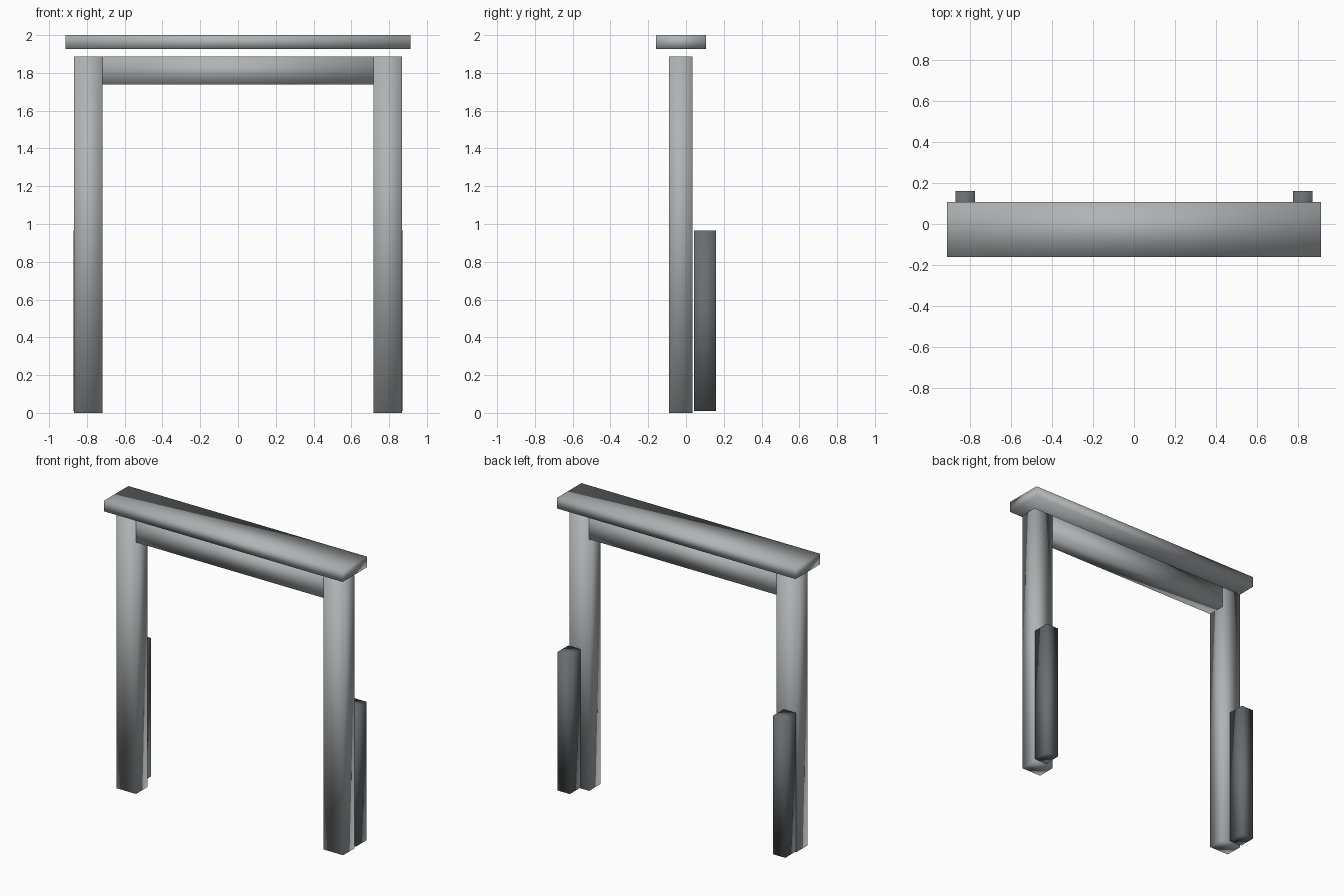
import bpy
import bmesh
from mathutils import Vector

# Remove the default object
cube = bpy.data.objects.get("Cube")
if cube:
    bpy.data.objects.remove(cube, do_unlink=True)


def make_material(name, rgb):
    mat = bpy.data.materials.new(name)
    mat.use_nodes = True
    color = (*rgb, 1.0)
    mat.diffuse_color = color
    mat.node_tree.nodes["Principled BSDF"].inputs["Base Color"].default_value = color
    return mat


def add_box(name, low, high, mat):
    """Smooth-shaded box between two opposite corners."""
    low, high = Vector(low), Vector(high)
    center, size = (low + high) / 2, high - low
    mesh = bpy.data.meshes.new(name)
    bm = bmesh.new()
    bmesh.ops.create_cube(bm, size=1.0)
    bmesh.ops.scale(bm, vec=size, verts=bm.verts)
    for face in bm.faces:
        face.smooth = True
    bm.to_mesh(mesh)
    bm.free()
    mesh.materials.append(mat)
    obj = bpy.data.objects.new(name, mesh)
    obj.location = center
    bpy.context.collection.objects.link(obj)
    return obj


light_grey = make_material("light grey", (0.43, 0.455, 0.46))
dark_grey = make_material("dark slate grey", (0.14, 0.155, 0.165))

POST_FRONT, POST_BACK = -0.09, 0.034
POST_IN, POST_OUT, POST_TOP = 0.717, 0.867, 1.886

# Posts with a shorter dark support behind each
for side, sign in (("right", -1), ("left", 1)):
    xs = sorted((sign * POST_IN, sign * POST_OUT))
    add_box(side + "_post", (xs[0], POST_FRONT, 0), (xs[1], POST_BACK, POST_TOP), light_grey)
    xs = sorted((sign * 0.776, sign * 0.871))
    add_box(side + "_back_support", (xs[0], 0.042, 0.01), (xs[1], 0.16, 0.966), dark_grey)

# Crossbeam flush with the posts
add_box("crossbeam", (-POST_IN, POST_FRONT, 1.738), (POST_IN, POST_BACK, POST_TOP), light_grey)

# Top cap, slightly raised above the posts
add_box("top_cap", (-0.913, -0.16, 1.927), (0.912, 0.107, 2.0), light_grey)
